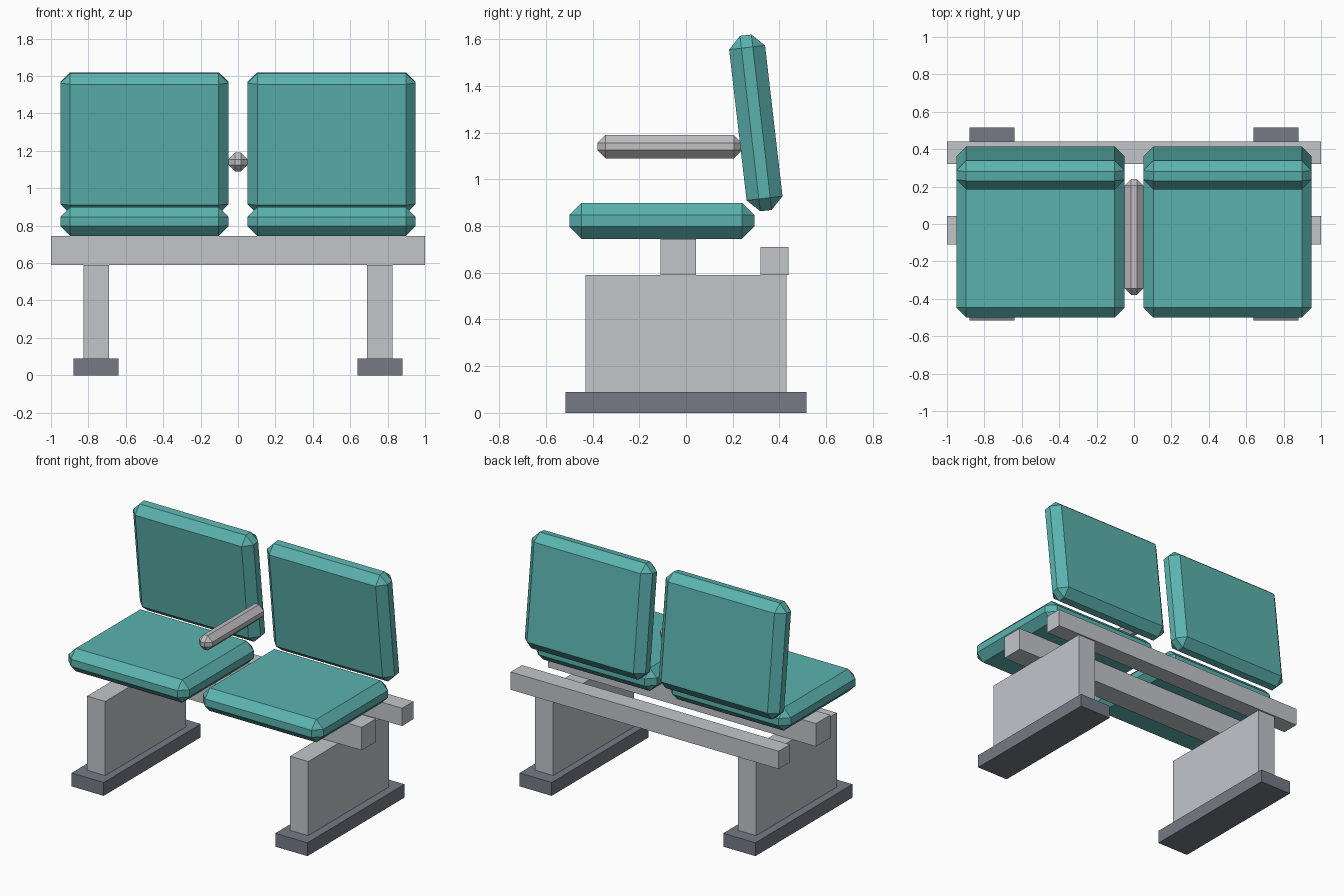
import bpy
import bmesh
import math
from mathutils import Matrix, Vector

default = bpy.data.objects.get("Cube")
if default:
    bpy.data.objects.remove(default, do_unlink=True)


def make_material(name, rgb):
    mat = bpy.data.materials.new(name)
    mat.use_nodes = True
    color = (*rgb, 1)
    mat.diffuse_color = color
    mat.node_tree.nodes["Principled BSDF"].inputs["Base Color"].default_value = color
    return mat


teal = make_material("teal upholstery", (0.105, 0.45, 0.43))
light_grey = make_material("light grey metal", (0.54, 0.56, 0.59))
arm_grey = make_material("warm grey plastic", (0.54, 0.52, 0.54))
dark_grey = make_material("dark grey rubber", (0.18, 0.195, 0.235))


def box(name, low, high, mat, chamfer=0, tilt=0):
    """Flat-shaded box between two corners, optionally chamfered and tilted about x."""
    low, high = Vector(low), Vector(high)
    bm = bmesh.new()
    bmesh.ops.create_cube(bm, size=1)
    bmesh.ops.scale(bm, vec=high - low, verts=bm.verts)
    if chamfer:
        bmesh.ops.bevel(bm, geom=list(bm.edges), offset=chamfer,
                        offset_type='OFFSET', segments=1, affect='EDGES')
    bmesh.ops.rotate(bm, verts=bm.verts, matrix=Matrix.Rotation(tilt, 3, 'X'))
    mesh = bpy.data.meshes.new(name)
    bm.to_mesh(mesh)
    bm.free()
    mesh.materials.append(mat)
    obj = bpy.data.objects.new(name, mesh)
    obj.location = (low + high) / 2
    bpy.context.collection.objects.link(obj)
    return obj


# Beams running the full width
box("seat_beam", (-1, -0.11, 0.59), (1, 0.043, 0.745), light_grey)
box("rear_beam", (-1, 0.32, 0.59), (1, 0.44, 0.71), light_grey)

# Armrest between the two places
box("armrest", (-0.05, -0.38, 1.09), (0.05, 0.24, 1.19), arm_grey, chamfer=0.035)

# Mirrored places and supports
for side, s in (("left", 1), ("right", -1)):
    def span(inner, outer):
        return sorted((s * inner, s * outer))

    x0, x1 = span(0.05, 0.95)
    box(f"{side}_seat", (x0, -0.50, 0.745), (x1, 0.293, 0.90), teal, chamfer=0.053)
    box(f"{side}_backrest", (x0, 0.2215, 0.864), (x1, 0.3765, 1.62), teal,
        chamfer=0.053, tilt=math.radians(6.6))
    x0, x1 = span(0.69, 0.825)
    box(f"{side}_leg", (x0, -0.43, 0.09), (x1, 0.43, 0.59), light_grey)
    x0, x1 = span(0.64, 0.88)
    box(f"{side}_foot", (x0, -0.517, 0), (x1, 0.517, 0.09), dark_grey)
